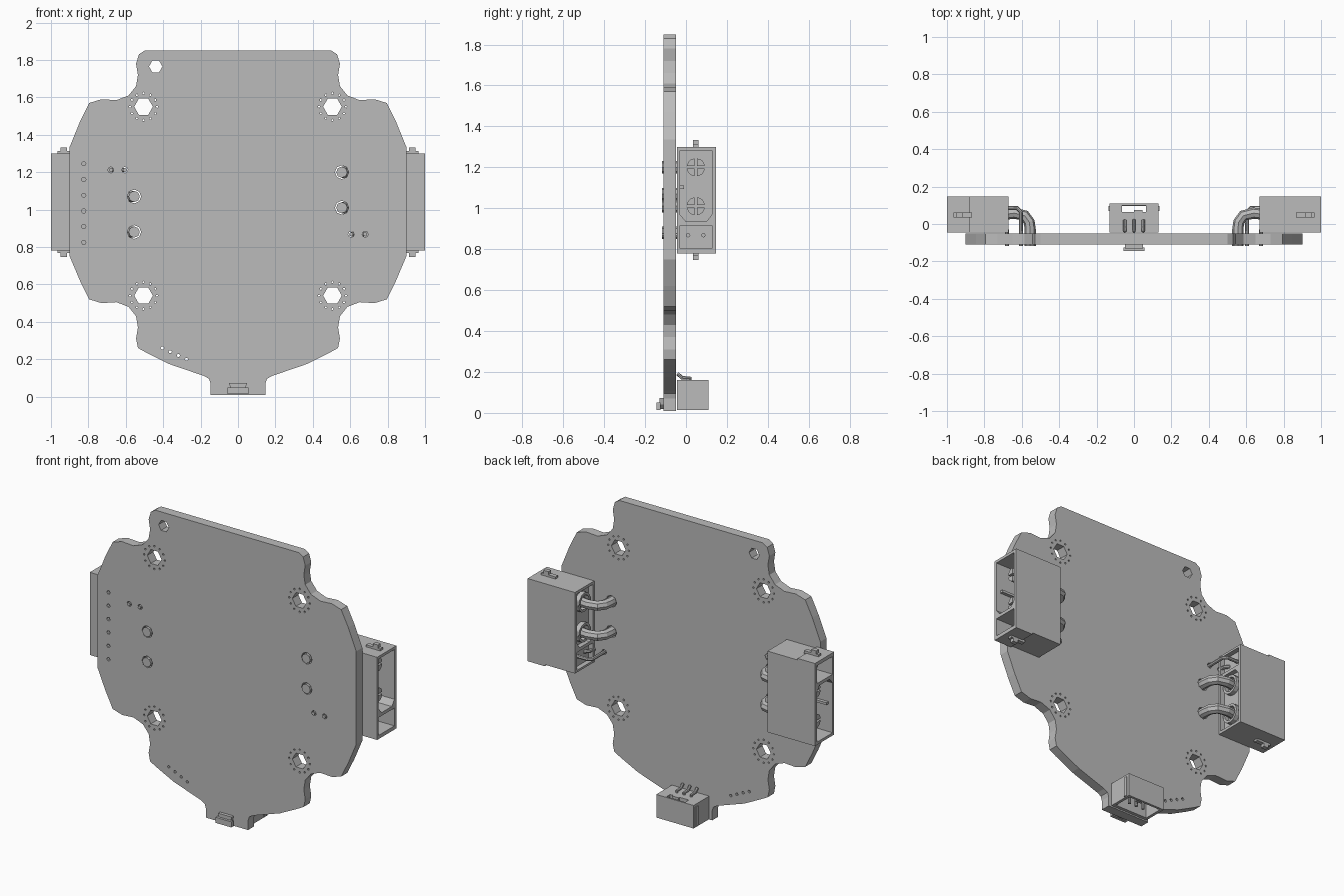
import bpy, bmesh
from math import pi, sin, cos
from mathutils import Matrix, Vector

if "Cube" in bpy.data.objects:
    bpy.data.objects.remove(bpy.data.objects["Cube"], do_unlink=True)

grey = bpy.data.materials.new("plain grey")
grey.use_nodes = True
grey.diffuse_color = (0.5, 0.5, 0.5, 1)
grey.node_tree.nodes["Principled BSDF"].inputs["Base Color"].default_value = (0.5, 0.5, 0.5, 1)


def curve_to_object(name, curve, remap=None):
    """Turn a curve into a clean mesh object, optionally moving its points."""
    temp = bpy.data.objects.new("temp", curve)
    bpy.context.collection.objects.link(temp)
    graph = bpy.context.evaluated_depsgraph_get()
    mesh = bpy.data.meshes.new_from_object(temp.evaluated_get(graph))
    bpy.data.objects.remove(temp, do_unlink=True)
    bm = bmesh.new()
    bm.from_mesh(mesh)
    if remap:
        for v in bm.verts:
            v.co = remap(v.co)
    bmesh.ops.remove_doubles(bm, verts=bm.verts, dist=0.0002)
    bmesh.ops.recalc_face_normals(bm, faces=bm.faces)
    for f in bm.faces:
        f.smooth = False
    bm.to_mesh(mesh)
    bm.free()
    mesh.materials.clear()
    mesh.materials.append(grey)
    ob = bpy.data.objects.new(name, mesh)
    bpy.context.collection.objects.link(ob)
    return ob


def add_loop(curve, points, closed):
    spline = curve.splines.new("POLY")
    spline.points.add(len(points) - 1)
    for p, co in zip(spline.points, points):
        p.co = (*co, 0, 1) if len(co) == 2 else (*co, 1)
    spline.use_cyclic_u = closed


def extrude(name, loops, axis, a, b):
    """Extrude an outline (later loops are holes) along an axis from a to b."""
    curve = bpy.data.curves.new(name, "CURVE")
    curve.dimensions = "2D"
    curve.fill_mode = "BOTH"
    curve.extrude = abs(b - a) / 2
    for loop in loops:
        add_loop(curve, loop, True)
    mid = (a + b) / 2
    maps = {"x": lambda c: Vector((c.z + mid, c.x, c.y)),
            "y": lambda c: Vector((c.x, c.z + mid, c.y)),
            "z": lambda c: Vector((c.x, c.y, c.z + mid))}
    return curve_to_object(name, curve, maps[axis])


def wire(name, path, radius):
    curve = bpy.data.curves.new(name, "CURVE")
    curve.dimensions = "3D"
    curve.bevel_depth = radius
    curve.bevel_resolution = 2
    curve.use_fill_caps = True
    add_loop(curve, path, False)
    return curve_to_object(name, curve)


def ring(x, y, r, n=6):
    return [(x + r * cos(2 * pi * i / n), y + r * sin(2 * pi * i / n)) for i in range(n)]


def rect(x0, x1, y0, y1):
    return [(x0, y0), (x1, y0), (x1, y1), (x0, y1)]


def box(name, x, y, z):
    return extrude(name, [rect(*x, *y)], "z", *z)


# Circuit board outline, right half from top to bottom
half = [(.5, 1.85), (.53, 1.83), (.545, 1.78), (.535, 1.72), (.545, 1.66), (.585, 1.61),
        (.65, 1.585), (.73, 1.59), (.795, 1.57), (.845, 1.47), (.9, 1.335), (.9, .75),
        (.845, .62), (.795, .52), (.73, .5), (.65, .505), (.585, .48), (.545, .43),
        (.535, .37), (.545, .31), (.535, .26), (.49, .235), (.37, .175), (.18, .11),
        (.155, .095), (.147, .07), (.147, .01)]
loops = [half + [(-x, z) for x, z in reversed(half)]]

# Mounting holes with rings of small vias
for x in (-.505, .505):
    for z in (.54, 1.55):
        loops.append(ring(x, z, .05))
        loops += [ring(u, v, .006, 5) for u, v in ring(x, z, .072, 12)]
loops.append(ring(-.44, 1.765, .036))

# Test point holes
loops += [ring(-.825, .825 + .084 * i, .012) for i in range(6)]
loops += [ring(-.405 + .043 * i, .26 - .02 * i, .009) for i in range(4)]

# Holes for the connector legs, matched by a half turn
MID = 1.04
for s in (1, -1):
    for x, z, r in ((.555, 1.2, .037), (.555, 1.01, .037), (.605, .868, .016), (.68, .868, .016)):
        loops.append(ring(s * x, MID + s * (z - MID), r, 8))
extrude("circuit_board", loops, "y", -.11, -.05)

# Power connector: shell with a large and a small bay
large = [(-.03, .97), (.0, .935), (.1, .935), (.127, .97), (.127, 1.283), (-.03, 1.283)]
small = rect(-.03, .127, .803, .915)
parts = [
    extrude("connector_front_shell", [rect(-.045, .147, .78, 1.3), large, small], "x", .88, 1),
    extrude("connector_rear_shell", [rect(-.045, .147, .79, 1.3), large, small], "x", .67, .88),
    extrude("connector_inner_wall", [rect(-.04, .14, .795, 1.295)], "x", .7, .75),
    box("keying_rib", (.72, .97), (-.035, -.01), (1.095, 1.11)),
]

# Side clips on both ends of the shell
for s in (1, -1):
    for x, h in (((.865, .965), .013), ((.915, .95), .033)):
        z = MID + s * .26
        parts.append(box("side_clip", x, (.035, .062), sorted((z - s * .005, z + s * h))))

# Main contacts: split sockets outside, bent legs inside
for z in (1.2, 1.01):
    for q in range(4):
        a = q * pi / 2 + pi / 4
        cy, cz = .048 + .009 * cos(a), z + .009 * sin(a)
        arc = [(cy + .036 * cos(a + t * pi / 12), cz + .036 * sin(a + t * pi / 12))
               for t in range(-3, 4)]
        parts.append(extrude("socket_prong", [[(cy, cz)] + arc], "x", .74, .94))
    parts.append(extrude("contact_collar", [ring(.048, z, .06, 12), ring(.048, z, .045, 12)],
                         "x", .672, .71))
    parts.append(wire("contact_leg", [(.72, .048, z), (.64, .058, z), (.585, .045, z),
                                      (.56, .01, z), (.555, -.03, z), (.555, -.117, z)], .03))

# Signal contacts in the small bay
for y, x in ((.085, .605), (.01, .68)):
    parts.append(wire("signal_pin", [(.92, y, .868), (x + .02, y, .868), (x, y - .02, .868),
                                     (x, -.118, .868)], .011))

# Second power connector is the first one turned half around the depth axis
turn = Matrix.Translation((0, 0, MID)) @ Matrix.Rotation(pi, 4, "Y") @ Matrix.Translation((0, 0, -MID))
for part in parts:
    twin = part.copy()
    twin.data = part.data.copy()
    twin.data.transform(turn)
    twin.name = "right_" + part.name.split(".")[0]
    part.name = "left_" + part.name.split(".")[0]
    bpy.context.collection.objects.link(twin)

# Small plug socket at the bottom, open downward
outer = rect(-.13, .13, -.045, .11)
extrude("plug_shell", [outer, rect(-.112, .112, -.025, .095)], "z", .015, .13)
extrude("plug_top", [outer, rect(-.065, .065, .065, .1)], "z", .125, .16)
box("plug_rib", (.0, .045), (.06, .075), (.03, .16))
for s in (1, -1):
    box("plug_side_ridge", sorted((s * .125, s * .135)), (.07, .095), (.02, .145))
for x in (-.05, 0, .05):
    wire("plug_pin", [(x, .02, .03), (x, .02, .17), (x, -.02, .172), (x, -.042, .192)], .009)

# Small latch on the board front
extrude("latch_body", [[(-.047, .072), (-.04, .04), (-.018, .018), (.018, .018), (.04, .04),
                        (.047, .072)]], "y", -.13, -.108)
box("latch_lip", (-.055, .055), (-.145, -.125), (.015, .05))
